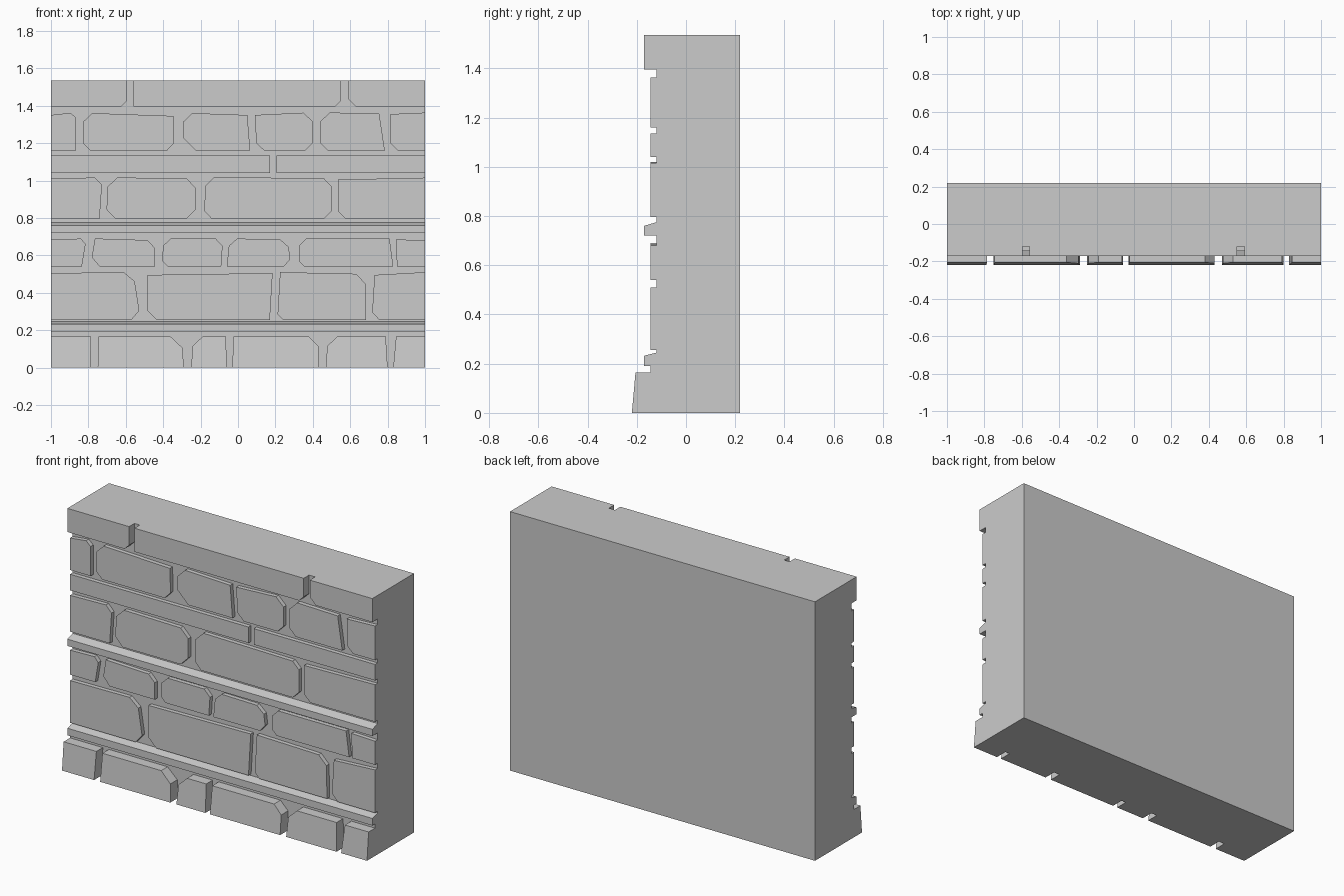
import bpy
import bmesh
from mathutils import Vector


def finish(name, bm):
    bmesh.ops.recalc_face_normals(bm, faces=bm.faces[:])
    mesh = bpy.data.meshes.new(name)
    bm.to_mesh(mesh)
    bm.free()
    obj = bpy.data.objects.new(name, mesh)
    bpy.context.collection.objects.link(obj)


def add_prism(bm, near, far):
    a = [bm.verts.new(p) for p in near]
    b = [bm.verts.new(p) for p in far]
    bm.faces.new(a)
    bm.faces.new(b)
    n = len(a)
    for i in range(n):
        bm.faces.new((a[i], a[(i + 1) % n], b[(i + 1) % n], b[i]))


def cut_corners(corners, cuts):
    """Replace each corner by a chamfer of the given length."""
    pts = []
    for i, (p, c) in enumerate(zip(corners, cuts)):
        if not c:
            pts.append(p)
            continue
        for q in (corners[i - 1], corners[(i + 1) % 4]):
            pts.append(p + (q - p).normalized() * c)
    return pts


def course(name, z0, stones, front=-0.145, back=-0.12, lean=0.0):
    """Stone: bottom x pair, top x pair, top z pair, cuts (bl, br, tr, tl) in hundredths."""
    bm = bmesh.new()
    for (bl, br), (tl, tr), (zl, zr), cuts in stones:
        corners = [Vector(p) for p in ((bl, z0), (br, z0), (tr, zr), (tl, zl))]
        pts = cut_corners(corners, [c / 100 for c in cuts])
        add_prism(bm, [(p.x, front + lean * p.y, p.y) for p in pts],
                  [(p.x, back, p.y) for p in pts])
    finish(name, bm)


# Wall core with its two sloping ledges, as one side profile
profile = [(0.22, 0), (0.22, 1.535), (-0.12, 1.535), (-0.12, 0.775), (-0.17, 0.76),
           (-0.17, 0.72), (-0.12, 0.72), (-0.12, 0.245), (-0.17, 0.232),
           (-0.17, 0.19), (-0.145, 0.19), (-0.145, 0)]
bm = bmesh.new()
add_prism(bm, [(-1, y, z) for y, z in profile], [(1, y, z) for y, z in profile])
finish("wall_core", bm)

# Coping blocks
T = (1.535, 1.535)
course("coping_blocks", 1.395, [
    ((-1, -0.595), (-1, -0.595), T, (0, 3, 0, 0)),
    ((-0.56, 0.55), (-0.56, 0.55), T, (0, 3, 0, 0)),
    ((0.59, 1), (0.59, 1), T, (4, 0, 0, 0)),
], front=-0.17)

# Upper small stones
course("upper_small_stones", 1.16, [
    ((-1, -0.865), (-1, -0.865), (1.35, 1.365), (0, 0, 3, 0)),
    ((-0.83, -0.34), (-0.83, -0.345), (1.362, 1.345), (4, 4, 0, 5)),
    ((-0.295, 0.065), (-0.295, 0.05), (1.362, 1.35), (7, 0, 0, 5)),
    ((0.1, 0.4), (0.09, 0.4), (1.35, 1.365), (4, 4, 5, 0)),
    ((0.44, 0.785), (0.44, 0.755), (1.365, 1.357), (4, 0, 0, 5)),
    ((0.815, 1), (0.815, 1), (1.355, 1.363), (4, 0, 0, 0)),
])

# Plain string course
B = (1.135, 1.135)
course("string_course", 1.04, [
    ((-1, 0.17), (-1, 0.17), B, (0, 0, 0, 0)),
    ((0.205, 1), (0.205, 1), B, (0, 0, 0, 0)),
])

# Upper large stones
course("upper_large_stones", 0.795, [
    ((-1, -0.74), (-1, -0.725), (1.01, 1.017), (0, 0, 4, 0)),
    ((-0.705, -0.225), (-0.695, -0.225), (1.017, 1.01), (5, 5, 5, 5)),
    ((-0.18, 0.5), (-0.175, 0.5), (1.02, 1.01), (4, 4, 4, 5)),
    ((0.535, 1), (0.535, 1), (1.005, 1.015), (4, 0, 0, 0)),
])

# Lower small stones
course("lower_small_stones", 0.54, [
    ((-1, -0.835), (-1, -0.81), (0.685, 0.69), (0, 0, 3, 0)),
    ((-0.79, -0.445), (-0.765, -0.445), (0.69, 0.68), (5, 0, 4, 0)),
    ((-0.405, -0.09), (-0.4, -0.08), (0.69, 0.69), (3, 0, 4, 4)),
    ((-0.06, 0.285), (-0.045, 0.265), (0.69, 0.685), (0, 4, 4, 4)),
    ((0.325, 0.83), (0.325, 0.81), (0.69, 0.69), (3, 0, 0, 4)),
    ((0.85, 1), (0.845, 1), (0.685, 0.68), (0, 0, 0, 0)),
])

# Lower large stones
course("lower_large_stones", 0.255, [
    ((-1, -0.52), (-1, -0.56), (0.505, 0.51), (0, 5, 5, 0)),
    ((-0.485, 0.17), (-0.485, 0.185), (0.495, 0.505), (5, 0, 0, 0)),
    ((0.21, 0.685), (0.225, 0.68), (0.51, 0.5), (3, 0, 5, 0)),
    ((0.715, 1), (0.73, 1), (0.495, 0.51), (4, 0, 0, 0)),
])

# Leaning foundation stones
F = (0.165, 0.165)
course("foundation_stones", 0.0, [
    ((-1, -0.79), (-1, -0.785), F, (0, 0, 0, 0)),
    ((-0.75, -0.29), (-0.745, -0.3), F, (0, 0, 6, 0)),
    ((-0.25, -0.06), (-0.24, -0.065), F, (0, 0, 0, 5)),
    ((-0.03, 0.43), (-0.025, 0.43), F, (0, 0, 5, 0)),
    ((0.47, 0.8), (0.48, 0.79), F, (0, 0, 0, 5)),
    ((0.83, 1), (0.845, 1), F, (0, 0, 0, 0)),
], front=-0.22, back=-0.145, lean=0.09)
